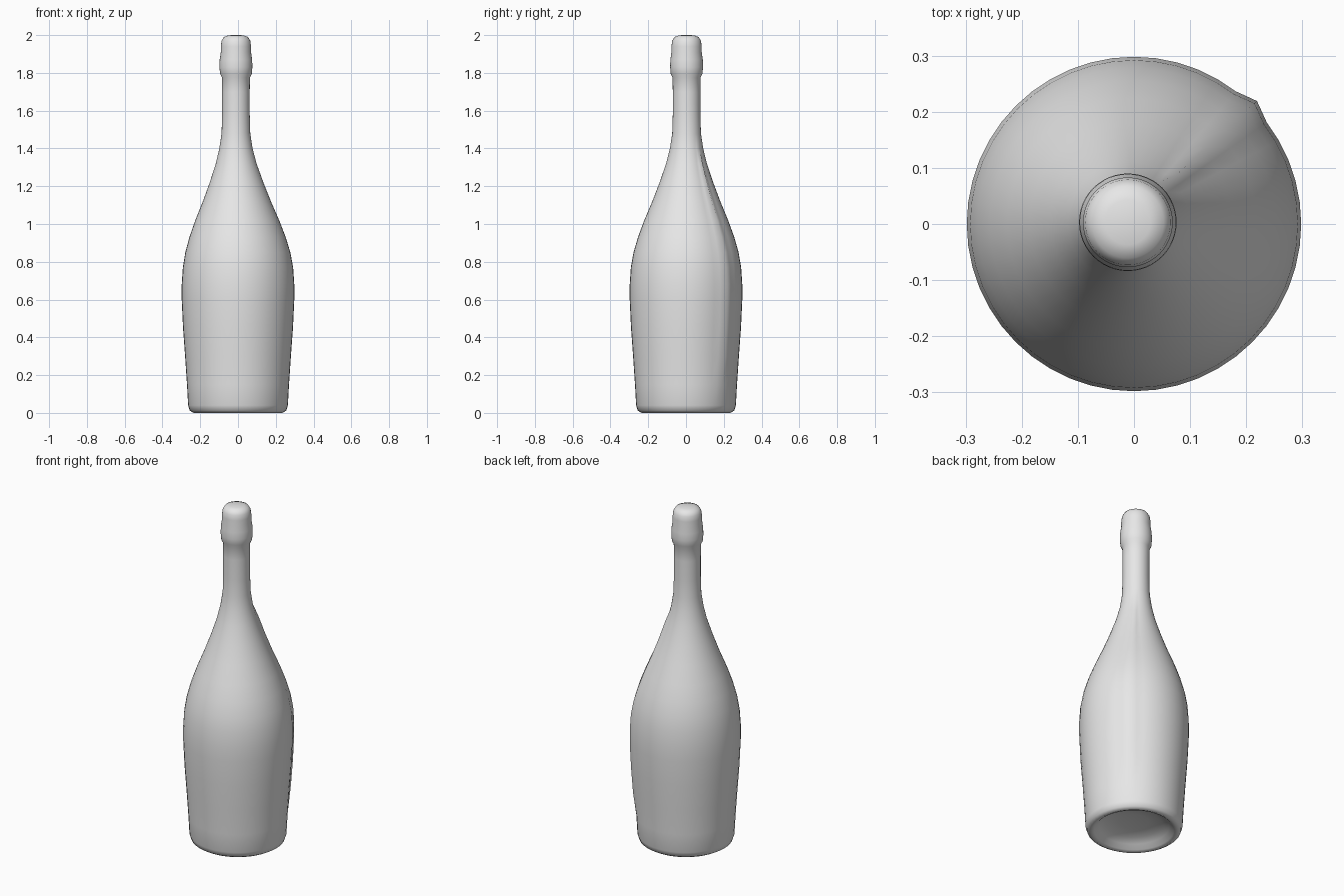
import bpy, bmesh
from math import sin, cos, pi

cube = bpy.data.objects.get("Cube")
if cube:
    bpy.data.objects.remove(cube, do_unlink=True)

SEGMENTS = 48

# Single grey finish
grey = bpy.data.materials.new("plain grey")
grey.use_nodes = True
grey.diffuse_color = (0.8, 0.8, 0.8, 1)
grey.node_tree.nodes["Principled BSDF"].inputs["Base Color"].default_value = (0.8, 0.8, 0.8, 1)

# Outline (radius, height): hollow base, body, shoulder, neck, cork cap
profile = [
    (0.08, 0.06), (0.15, 0.05), (0.19, 0.03), (0.215, 0.008), (0.235, 0.0),
    (0.255, 0.012), (0.264, 0.04), (0.27, 0.15), (0.28, 0.3), (0.291, 0.45),
    (0.298, 0.6), (0.298, 0.68), (0.292, 0.77), (0.278, 0.85), (0.255, 0.93),
    (0.222, 1.02), (0.18, 1.12), (0.142, 1.22), (0.108, 1.32), (0.088, 1.4),
    (0.076, 1.48), (0.073, 1.58), (0.073, 1.7), (0.074, 1.775),
    (0.084, 1.795), (0.087, 1.83), (0.086, 1.87), (0.08, 1.91),
    (0.08, 1.94), (0.076, 1.97), (0.064, 1.99), (0.04, 1.999),
]


def lean(z):
    """Slight sideways drift of the axis towards the neck."""
    t = min(max((z - 0.8) / 0.6, 0), 1)
    return -0.011 * t, 0.003 * t


def ring(bm, radius, z):
    cx, cy = lean(z)
    verts = []
    for i in range(SEGMENTS):
        a = 2 * pi * i / SEGMENTS
        r = radius
        # Raised mould seam along one diagonal
        if i == SEGMENTS // 8 and 0.2 < z < 1.35:
            r += 0.012
        verts.append(bm.verts.new((cx + r * cos(a), cy + r * sin(a), z)))
    return verts


bm = bmesh.new()
rings = [ring(bm, r, z) for r, z in profile]
for low, high in zip(rings, rings[1:]):
    for i in range(SEGMENTS):
        j = (i + 1) % SEGMENTS
        bm.faces.new((low[i], low[j], high[j], high[i]))

# Close the hollow base and the crown of the cap
for edge, z in ((rings[0], 0.062), (rings[-1], 2.0)):
    cx, cy = lean(z)
    centre = bm.verts.new((cx, cy, z))
    for i in range(SEGMENTS):
        bm.faces.new((edge[i], edge[(i + 1) % SEGMENTS], centre))
bmesh.ops.recalc_face_normals(bm, faces=bm.faces)

mesh = bpy.data.meshes.new("bottle")
bm.to_mesh(mesh)
bm.free()
mesh.materials.append(grey)
bottle = bpy.data.objects.new("bottle", mesh)
bpy.context.collection.objects.link(bottle)
mesh.shade_smooth()
